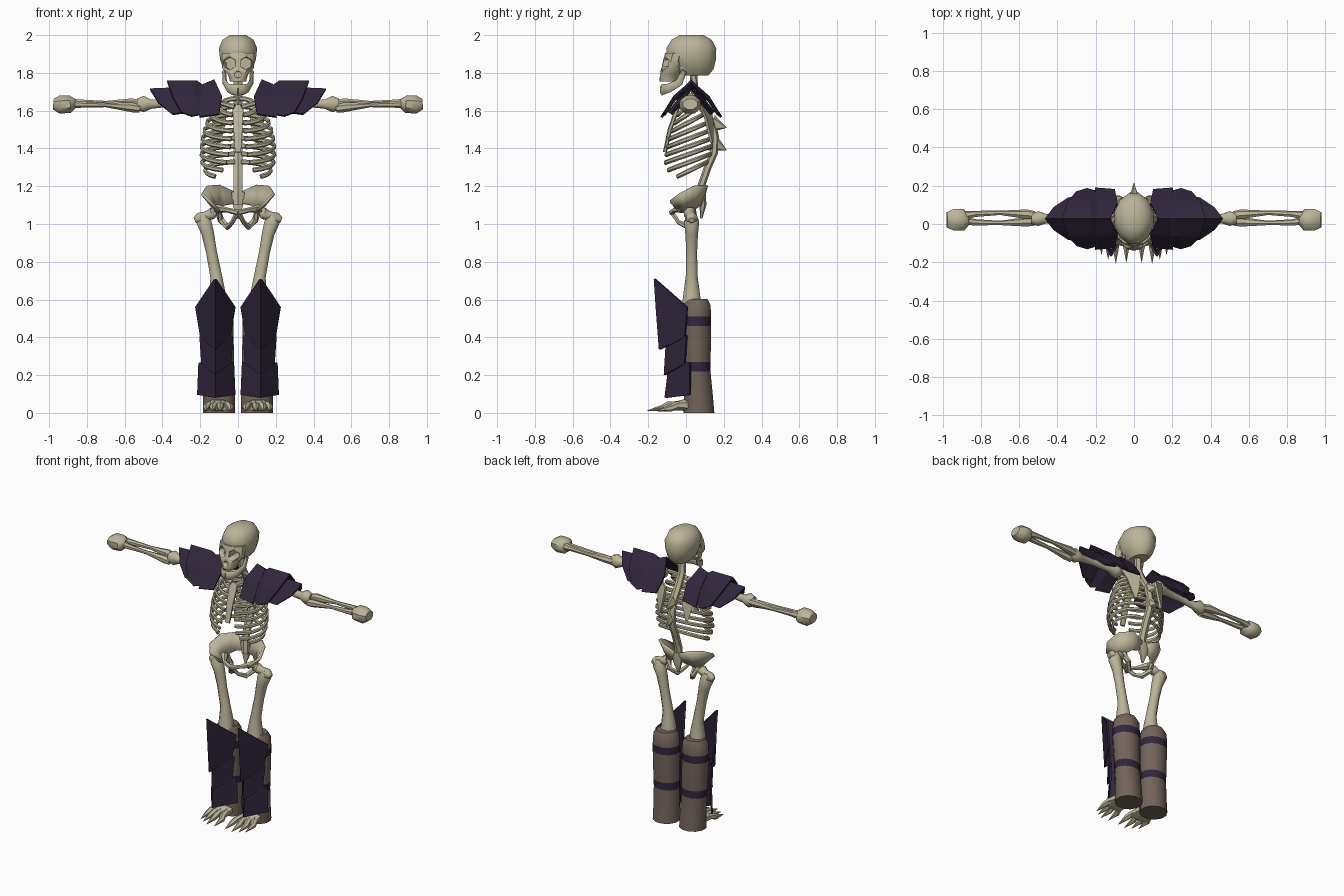
import bpy, bmesh, math
from mathutils import Vector as V


def mat(name, col):
    m = bpy.data.materials.new(name)
    m.diffuse_color = (*col, 1)
    return m


BONE = mat("bone", (0.50, 0.46, 0.32))
BROWN = mat("brown_leather", (0.17, 0.127, 0.105))
DARK = mat("dark_purple_plate", (0.030, 0.019, 0.044))


def make(name, bm, m, mirror=False, smooth=True, thick=0):
    bmesh.ops.recalc_face_normals(bm, faces=bm.faces)
    me = bpy.data.meshes.new(name)
    bm.to_mesh(me)
    bm.free()
    me.materials.append(m)
    o = bpy.data.objects.new(name, me)
    bpy.context.collection.objects.link(o)
    bpy.ops.object.select_all(action='DESELECT')
    o.select_set(True)
    bpy.context.view_layer.objects.active = o
    if smooth:
        bpy.ops.object.shade_smooth_by_angle(angle=math.radians(45))
    if thick:
        s = o.modifiers.new("thickness", 'SOLIDIFY')
        s.thickness, s.offset = thick, 0
    if mirror:
        o.modifiers.new("mirror", 'MIRROR')
    return o


def tube(name, pts, radii, n=8, m=BONE, mirror=False, flat=False, smooth=True):
    """Loft n-sided rings along a path; a radius is a number or (side, up) pair."""
    pts = [V(p) for p in pts]
    whole = (pts[-1] - pts[0]).normalized()
    ref = V((0, 1, 0)) if flat or abs(whole.z) > 0.75 else V((0, 0, 1))
    bm = bmesh.new()
    rings = []
    for i, p in enumerate(pts):
        t = V((0, 0, 1)) if flat else (pts[min(i + 1, len(pts) - 1)] - pts[max(i - 1, 0)]).normalized()
        s = t.cross(ref).normalized()
        u = s.cross(t)
        r = radii[i]
        a, b = r if isinstance(r, tuple) else (r, r)
        rings.append([bm.verts.new(p + s * a * math.cos(k) + u * b * math.sin(k))
                      for k in (2 * math.pi * (j + 0.5) / n for j in range(n))])
    for A, B in zip(rings, rings[1:]):
        for j in range(n):
            bm.faces.new((A[j], A[(j + 1) % n], B[(j + 1) % n], B[j]))
    bm.faces.new(rings[0])
    bm.faces.new(rings[-1])
    return make(name, bm, m, mirror, smooth)


def loft(name, rows, n=12, **kw):
    """Horizontal rings given as (z, x centre, y centre, x radius, y radius)."""
    return tube(name, [(r[1], r[2], r[0]) for r in rows], [(r[3], r[4]) for r in rows], n, flat=True, **kw)


def sheet(name, rows, m, thick=0.012, smooth=False):
    bm = bmesh.new()
    g = [[bm.verts.new(p) for p in r] for r in rows]
    for A, B in zip(g, g[1:]):
        for j in range(len(A) - 1):
            bm.faces.new((A[j], A[j + 1], B[j + 1], B[j]))
    return make(name, bm, m, True, smooth, thick)


def folded(name, rows, axis, c):
    """Armour plate: each row runs from the ridge to one edge, reflected over the ridge."""
    def flip(p):
        q = list(p)
        q[axis] = 2 * c - q[axis]
        return q
    return sheet(name, [[flip(p) for p in r[:0:-1]] + list(r) for r in rows], DARK)


# Skull: braincase, face and jaw, with eye and nose openings cut in
cranium = loft("cranium", [(1.785, 0, .04, .05, .08), (1.82, 0, .035, .08, .115), (1.87, 0, .03, .098, .133),
                           (1.93, 0, .028, .105, .137), (1.975, 0, .03, .085, .11), (2.0, 0, .03, .045, .065)])
face = loft("face", [(1.755, 0, -.09, .045, .05), (1.79, 0, -.085, .055, .057), (1.825, 0, -.07, .088, .06),
                     (1.87, 0, -.06, .09, .06), (1.905, 0, -.05, .09, .06)], n=10)
cutters = [tube("eye_cutter", [(s * .048, -.2, 1.85), (s * .042, -.03, 1.85)], [.038, .032], 6) for s in (-1, 1)]
cutters.append(tube("nose_cutter", [(0, -.2, 1.79), (0, -.07, 1.79)], [.02, .018], 6))
for o in (face, cranium):
    bpy.context.view_layer.objects.active = o
    for c in cutters:
        b = o.modifiers.new("opening", 'BOOLEAN')
        b.object, b.solver = c, 'EXACT'
        bpy.ops.object.modifier_apply(modifier=b.name)
for c in cutters:
    bpy.data.objects.remove(c)
tube("jaw", [(.074, -.01, 1.81), (.07, -.035, 1.75), (.052, -.09, 1.72), (.03, -.122, 1.712), (0, -.128, 1.71)],
     [(.01, .015), (.011, .02), (.011, .024), (.012, .028), (.012, .03)], 6, mirror=True)

# Spine with back spikes
SP = [(1.80, .04), (1.70, .045), (1.62, .085), (1.54, .135), (1.46, .155), (1.38, .15), (1.30, .115), (1.20, .08), (1.10, .08)]
tube("spine", [(0, y, z) for z, y in SP], [(.027, .02)] * len(SP), 6)
for z, tip in ((1.53, 1.51), (1.43, 1.39)):
    tube("spine_spike", [(0, .14, z), (0, .215, tip)], [(.025, .05), .001], 5, smooth=False)


def spine_y(z):
    for (z0, y0), (z1, y1) in zip(SP, SP[1:]):
        if z0 >= z >= z1:
            return y0 + (y1 - y0) * (z0 - z) / (z0 - z1)


# Ribs: half ellipses sloping down to the front
WIDTH = [.10, .14, .165, .18, .19, .195, .195, .19, .175]
FRONT = [-.045, -.06, -.075, -.09, -.10, -.11, -.115, -.105, -.07]
END = [.03, .03, .03, .035, .04, .05, .06, .08, .12]
for i, (w, yf, xe) in enumerate(zip(WIDTH, FRONT, END)):
    z = 1.665 - .042 * i
    yb = spine_y(z) - .015
    a1 = math.pi - math.asin(xe / w)
    pts = []
    for k in range(10):
        a = .1 + (a1 - .1) * k / 9
        pts.append((w * math.sin(a), (yb + yf) / 2 + (yb - yf) / 2 * math.cos(a), z - .045 * (1 - math.cos(a))))
    tube("rib", pts, [(.009, .013)] * 10, 6, mirror=True)
tube("sternum", [(0, -.04, 1.63), (0, -.05, 1.60), (0, -.085, 1.50), (0, -.112, 1.38)],
     [(.012, .01), (.033, .012), (.027, .012), (.018, .01)], 6)
tube("collarbone", [(.02, -.04, 1.62), (.09, -.03, 1.64), (.18, .01, 1.66)], [.016, .011, .018], 6, mirror=True)
sheet("shoulder_blade", [[(.06, .13, 1.61), (.17, .06, 1.66)], [(.07, .14, 1.53), (.14, .10, 1.57)],
                         [(.095, .14, 1.43), (.11, .135, 1.43)]], BONE, .014)

# Pelvis: flared wings, sacrum and lower ring
sheet("hip_wing", [[(.02, .10, 1.17), (.10, .11, 1.205), (.165, .05, 1.20), (.19, -.03, 1.16), (.15, -.085, 1.12)],
                   [(.02, .08, 1.11), (.07, .07, 1.10), (.10, .045, 1.08), (.115, .0, 1.07), (.10, -.04, 1.07)]],
      BONE, .016, True)
tube("sacrum", [(0, .085, 1.17), (0, .09, 1.10), (0, .08, 1.03)], [(.04, .02), (.032, .018), .006], 6)
tube("pubic_bone", [(.11, .01, 1.08), (.06, -.06, 1.075), (0, -.075, 1.06)], [.025, .013, .016], 6, mirror=True)
tube("seat_bone", [(.11, .03, 1.08), (.09, .05, 1.02), (.055, .01, .985), (.03, -.04, 1.01), (.005, -.07, 1.055)],
     [.022, .018, .018, .012, .013], 6, mirror=True)

# Thigh bones
tube("thigh_bone", [(.185, .03, 1.055), (.18, .03, 1.01), (.16, .03, .95), (.14, .03, .85), (.115, .03, .72),
                    (.11, .03, .64), (.11, .03, .58)],
     [.025, .043, .036, .031, .034, .046, .054], 8, mirror=True)
tube("thigh_head", [(.115, .02, 1.05), (.14, .02, 1.055), (.165, .025, 1.045), (.205, .03, 1.03), (.23, .03, 1.02)],
     [.02, .034, .024, .033, .015], 8, mirror=True)

# Leather boots with dark straps
boot = loft("boot", [(0, .10, .068, .088, .085), (.08, .10, .066, .087, .08), (.22, .105, .06, .086, .072),
                     (.27, .106, .06, .087, .073), (.46, .11, .055, .09, .08), (.51, .11, .055, .09, .08),
                     (.57, .11, .055, .085, .078), (.602, .11, .055, .062, .062)], m=BROWN, mirror=True)
boot.data.materials.append(DARK)
for p in boot.data.polygons:
    if .22 < p.center.z < .27 or .46 < p.center.z < .51:
        p.material_index = 1

# Shin plates, folded along a front ridge
folded("knee_plate", [[(.12, -.165, .71), (.125, -.157, .705)], [(.12, -.155, .56), (.222, .008, .56)],
                      [(.12, -.138, .335), (.195, -.005, .40)]], 0, .12)
folded("shin_plate", [[(.12, -.10, .40), (.20, .005, .41)], [(.12, -.112, .20), (.19, -.005, .26)]], 0, .115)
folded("ankle_plate", [[(.12, -.085, .27), (.205, .022, .265)], [(.12, -.108, .08), (.212, .022, .095)]], 0, .115)

# Clawed feet
tube("foot", [(.105, .03, .04), (.105, -.03, .04), (.108, -.08, .025)], [(.06, .04), (.07, .03), (.07, .015)], 8, mirror=True)
for x0, x1, tip in ((.06, .04, -.20), (.09, .095, -.205), (.12, .135, -.185), (.15, .17, -.16)):
    tube("toe_claw", [(x0, -.03, .045), ((x0 + x1) / 2, tip + .11, .04), (x1, tip + .08, .025), (x1, tip, .012)],
         [.018, .02, .018, .001], 6, mirror=True)

# Arms
Y = .028
tube("upper_arm", [(.13, Y, 1.65), (.155, Y, 1.65), (.19, Y, 1.65), (.23, Y, 1.648), (.36, Y, 1.64), (.46, Y, 1.635),
                   (.50, Y, 1.635), (.535, Y, 1.635)],
     [.025, .048, .046, .027, .021, .027, (.042, .047), (.03, .032)], 8, mirror=True)
tube("forearm_outer_bone", [(.52, .045, 1.635), (.56, .05, 1.64), (.70, .058, 1.64), (.83, .052, 1.642), (.88, .045, 1.64)],
     [.022, .026, .012, .017, .024], 7, mirror=True)
tube("forearm_inner_bone", [(.52, .012, 1.61), (.56, .01, 1.617), (.70, .005, 1.63), (.83, .008, 1.632), (.88, .015, 1.635)],
     [.022, .026, .012, .017, .022], 7, mirror=True)
tube("fist", [(.86, .025, 1.64), (.89, .022, 1.635), (.945, .022, 1.632), (.978, .022, 1.635)],
     [.025, (.06, .05), (.06, .052), (.042, .03)], 8, mirror=True)

# Shoulder armour: three overlapping roof-shaped plates
folded("collar_plate", [[(.125, Y, 1.76), (.085, Y + .08, 1.675), (.10, Y + .15, 1.58)],
                        [(.185, Y, 1.735), (.195, Y + .085, 1.67), (.205, Y + .158, 1.565)]], 1, Y)
folded("shoulder_plate", [[(.165, Y, 1.715), (.18, Y + .09, 1.655), (.195, Y + .14, 1.58)],
                          [(.22, Y, 1.755), (.235, Y + .09, 1.675), (.245, Y + .155, 1.57)],
                          [(.375, Y, 1.755), (.345, Y + .09, 1.67), (.30, Y + .138, 1.59)]], 1, Y)
folded("upper_arm_plate", [[(.27, Y, 1.72), (.27, Y + .07, 1.655), (.27, Y + .12, 1.59)],
                           [(.465, Y, 1.712), (.42, Y + .055, 1.64), (.345, Y + .105, 1.58)]], 1, Y)
